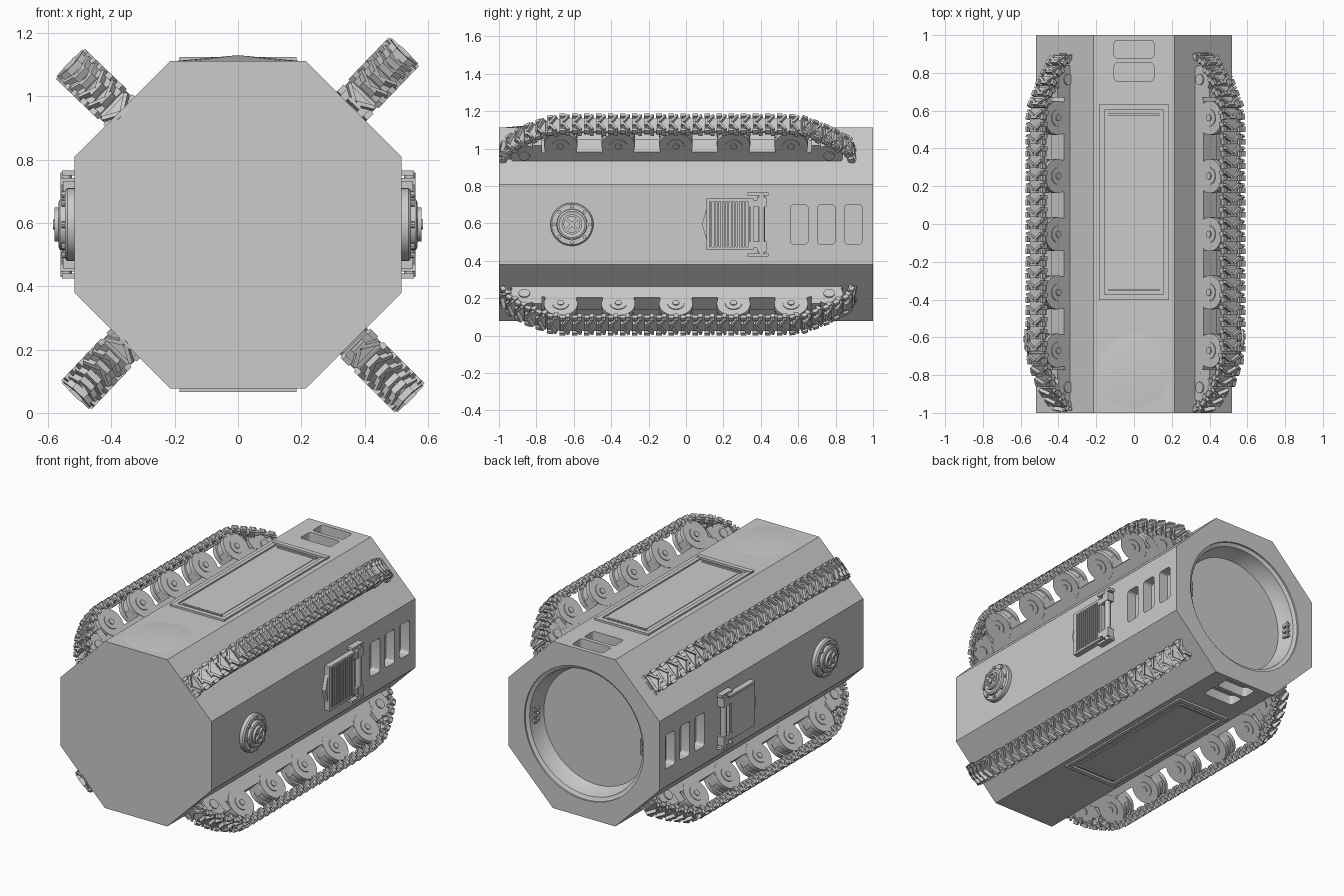
import bpy, bmesh
from math import radians, pi, sin, cos, atan2
from mathutils import Matrix, Vector

if "Cube" in bpy.data.objects:
    bpy.data.objects.remove(bpy.data.objects["Cube"], do_unlink=True)

GREY = (0.6, 0.6, 0.6, 1)
metal = bpy.data.materials.new("plain grey")
metal.use_nodes = True
metal.diffuse_color = GREY
metal.node_tree.nodes["Principled BSDF"].inputs["Base Color"].default_value = GREY

MID = 0.595      # height of the hull axis
APO = 0.5175     # hull axis to each flat
ALONG_X = Matrix.Rotation(pi / 2, 4, 'Y')
ALONG_Y = Matrix.Rotation(-pi / 2, 4, 'X')
UPRIGHT = Matrix()


def box(bm, pos, size, rot=UPRIGHT, base=UPRIGHT):
    m = base @ Matrix.Translation(pos) @ rot @ Matrix.Diagonal((*size, 1))
    bmesh.ops.create_cube(bm, size=1, matrix=m)


def cyl(bm, pos, r, depth, rot=UPRIGHT, seg=24):
    bmesh.ops.create_cone(bm, cap_ends=True, segments=seg, radius1=r, radius2=r,
                          depth=depth, matrix=Matrix.Translation(pos) @ rot)


def lathe(bm, profile, pos=(0, 0, 0), rot=UPRIGHT, seg=48):
    """Spin (radius, height) points round local z."""
    m = Matrix.Translation(pos) @ rot
    verts = [bm.verts.new(m @ Vector((r, 0, h))) for r, h in profile]
    edges = [bm.edges.new(p) for p in zip(verts, verts[1:])]
    bmesh.ops.spin(bm, geom=verts + edges, cent=m.translation,
                   axis=m.to_3x3() @ Vector((0, 0, 1)), angle=2 * pi, steps=seg)
    bmesh.ops.remove_doubles(bm, verts=bm.verts[:], dist=1e-5)


def prism(bm, outline, width):
    """Extrude a (y, z) outline evenly about x = 0."""
    face = bm.faces.new([bm.verts.new((-width / 2, y, z)) for y, z in outline])
    new = bmesh.ops.extrude_face_region(bm, geom=[face])["geom"]
    moved = [v for v in new if isinstance(v, bmesh.types.BMVert)]
    bmesh.ops.translate(bm, verts=moved, vec=(width, 0, 0))


def wrap(bm, points):
    """Convex solid round a few points."""
    bmesh.ops.convex_hull(bm, input=[bm.verts.new(p) for p in points])


def smooth_shade(ob):
    bpy.ops.object.select_all(action='DESELECT')
    ob.select_set(True)
    bpy.context.view_layer.objects.active = ob
    bpy.ops.object.shade_smooth_by_angle(angle=radians(30))


def place(name, bm, angle=0, dist=0, smooth=True):
    """Turn a part about the hull axis so its local z points outward."""
    bmesh.ops.recalc_face_normals(bm, faces=bm.faces[:])
    mesh = bpy.data.meshes.new(name)
    bm.to_mesh(mesh)
    bm.free()
    mesh.materials.append(metal)
    ob = bpy.data.objects.new(name, mesh)
    bpy.context.collection.objects.link(ob)
    a = radians(angle)
    ob.rotation_euler = (0, a, 0)
    ob.location = (sin(a) * dist, 0, MID + cos(a) * dist)
    if smooth:
        smooth_shade(ob)
    return ob


# Hull: octagonal prism
bm = bmesh.new()
cyl(bm, (0, 0, 0), APO / cos(pi / 8), 2,
    ALONG_Y @ Matrix.Rotation(pi / 8, 4, 'Z'), seg=8)
hull = place("hull", bm, smooth=False)

# Cutters: flared rear bay and rounded window recesses
cutters = []
bm = bmesh.new()
lathe(bm, [(0, 0.88), (0.36, 0.88), (0.366, 0.895), (0.385, 0.955), (0.388, 0.98),
           (0.41, 0.99), (0.41, 1.05), (0, 1.05)], rot=ALONG_Y, seg=64)
cutters.append(place("rear_bay_cutter", bm, smooth=False))


def window_cutter(angle, ys, width, length):
    for y in ys:
        b = bmesh.new()
        box(b, (0, y, 0), (width, length, 0.12))
        upright = [e for e in b.edges
                   if abs(e.verts[0].co.z - e.verts[1].co.z) > 0.1]
        bmesh.ops.bevel(b, geom=upright, offset=0.018, segments=4,
                        affect='EDGES', profile=0.5)
        cutters.append(place("window_cutter", b, angle, APO, smooth=False))


for angle in (90, 270):
    window_cutter(angle, (0.605, 0.75, 0.895), 0.21, 0.095)
for angle in (0, 180):
    window_cutter(angle, (0.805, 0.925), 0.21, 0.095)

for c in cutters:
    c.hide_render = True
    mod = hull.modifiers.new("cut", 'BOOLEAN')
    mod.operation, mod.solver, mod.object = 'DIFFERENCE', 'EXACT', c
bpy.context.view_layer.objects.active = hull
for mod in list(hull.modifiers):
    bpy.ops.object.modifier_apply(modifier=mod.name)
for c in cutters:
    bpy.data.objects.remove(c, do_unlink=True)
smooth_shade(hull)

# Gentle swelling near the front of the roof
bm = bmesh.new()
wrap(bm, [(0, -0.78, 0.018)] + [(0.205 * cos(i * pi / 8), -0.78 + 0.21 * sin(i * pi / 8), -0.001)
                                for i in range(16)])
place("front_roof_swelling", bm, 0, APO)

# Clamps inside the rear bay
for side in (-1, 1):
    bm = bmesh.new()
    for z in (-0.035, 0, 0.035):
        box(bm, (side * 0.37, 0.94, z), (0.025, 0.04, 0.018))
    cyl(bm, (side * 0.365, 0.955, 0), 0.007, 0.1, seg=10)
    place("bay_clamp", bm)

# Long framed hatches on roof and belly
for name, angle in (("roof_hatch", 0), ("belly_hatch", 180)):
    bm = bmesh.new()
    for s in (-1, 1):
        box(bm, (s * 0.17, 0.115, 0.003), (0.025, 1.0, 0.012))
        box(bm, (0, 0.115 + s * 0.503, 0.004), (0.37, 0.03, 0.016))
        box(bm, (0, 0.115 + s * 0.465, 0.003), (0.27, 0.012, 0.01))
    box(bm, (0, 0.115, 0), (0.25, 0.9, 0.006))
    place(name, bm, angle, APO, smooth=False)

# Bolted round ports and hinged side hatches
for side, angle in (("left", 90), ("right", 270)):
    bm = bmesh.new()
    port = (0, -0.61, 0)
    lathe(bm, [(0.115, -0.01), (0.115, 0.022), (0.108, 0.03), (0.082, 0.03), (0.08, 0.045),
               (0.07, 0.05), (0.06, 0.046), (0.03, 0.05), (0, 0.052)], pos=port)
    lathe(bm, [(0.042, 0.05), (0.042, 0.062), (0.054, 0.062), (0.054, 0.045)], pos=port)
    for i in range(8):
        a = i * pi / 4
        cyl(bm, (0.096 * cos(a), -0.61 + 0.096 * sin(a), 0.032), 0.01, 0.018, seg=8)
    for turn in (45, 135):
        box(bm, (0, -0.61, 0.055), (0.09, 0.014, 0.014),
            Matrix.Rotation(radians(turn), 4, 'Z'))
    cyl(bm, (0, -0.61, 0.057), 0.016, 0.02, seg=12)
    place(side + "_port", bm, angle, APO)

    bm = bmesh.new()
    box(bm, (0, 0.235, 0.01), (0.26, 0.24, 0.03))
    for s in (-1, 1):
        box(bm, (s * 0.13, 0.235, 0.015), (0.016, 0.25, 0.04))
        box(bm, (0, 0.235 + s * 0.117, 0.015), (0.27, 0.016, 0.04))
        box(bm, (s * 0.163, 0.385, 0.018), (0.016, 0.11, 0.04))
        box(bm, (s * 0.12, 0.405, 0.02), (0.055, 0.05, 0.046))
        box(bm, (s * 0.11, 0.365, 0.028), (0.035, 0.05, 0.024))
    cyl(bm, (0, 0.405, 0.025), 0.018, 0.33, ALONG_X, seg=12)
    # Pointed latch on the free edge
    wrap(bm, [(x, y, z) for x, y in ((-0.1, 0.115), (0.1, 0.115), (0, 0.085))
              for z in (-0.005, 0.025)])
    if side == "left":
        for i in range(12):
            box(bm, (0, 0.135 + i * 0.0182, 0.031), (0.25, 0.009, 0.014))
    else:
        box(bm, (0, 0.235, 0.027), (0.25, 0.225, 0.02))
    place(side + "_hatch", bm, angle, APO)

# Track course as (along, outward) points
COURSE = [Vector(p) for p in ((-0.975, 0.52), (-0.95, 0.585), (-0.86, 0.665), (-0.73, 0.732),
                              (-0.66, 0.745), (0.55, 0.745), (0.63, 0.73), (0.76, 0.66),
                              (0.86, 0.585), (0.885, 0.51))]


def walk(points, pitch):
    """Yield position and direction at even steps along the course."""
    left = pitch / 2
    for a, b in zip(points, points[1:]):
        length = (b - a).length
        while left < length:
            yield a.lerp(b, left / length), (b - a).normalized()
            left += pitch
        left -= length


def add_link(bm, base):
    box(bm, (0, 0, 0), (0.12, 0.054, 0.018), base=base)
    box(bm, (0, 0.03, -0.002), (0.1, 0.022, 0.012), base=base)
    box(bm, (0, 0, -0.015), (0.022, 0.028, 0.024), base=base)
    for s in (-1, 1):
        slant = Matrix.Rotation(s * radians(32), 4, 'Z')
        box(bm, (s * 0.03, 0.004, 0.017), (0.06, 0.013, 0.024), slant, base)
        box(bm, (s * 0.057, -0.012, 0.012), (0.018, 0.03, 0.024), base=base)
        box(bm, (s * 0.05, 0.016, -0.012), (0.014, 0.02, 0.02), base=base)
    box(bm, (0, -0.018, 0.017), (0.05, 0.012, 0.028), base=base)


# Four running gears on the slanted flats
for name, angle, shift in (("upper_left", 43.8, -0.012), ("lower_left", 135.3, 0.002),
                           ("lower_right", 223.5, -0.027), ("upper_right", 313.8, -0.035)):
    bm = bmesh.new()
    for p, d in walk(COURSE, 0.0645):
        tilt = Matrix.Rotation(atan2(d.y, d.x), 4, 'X')
        add_link(bm, Matrix.Translation((0, p.x, p.y)) @ tilt)
    place(name + "_track", bm, angle, shift, smooth=False)

    bm = bmesh.new()
    prism(bm, [(-0.95, 0.48), (-0.93, 0.53), (-0.75, 0.595), (0.65, 0.595),
               (0.83, 0.53), (0.85, 0.48)], 0.098)
    place(name + "_suspension_skirt", bm, angle, shift, smooth=False)

    # Road wheels on mounting blocks, with an idler at each end
    bm = bmesh.new()
    for i in range(5):
        y = -0.67 + i * 0.308
        box(bm, (0, y, 0.61), (0.094, 0.17, 0.09))
        for s in (-1, 1):
            cyl(bm, (s * 0.037, y, 0.645), 0.09, 0.028, ALONG_X, seg=32)
            cyl(bm, (s * 0.05, y, 0.645), 0.045, 0.012, ALONG_X, seg=20)
            cyl(bm, (s * 0.055, y, 0.645), 0.018, 0.014, ALONG_X, seg=12)
        cyl(bm, (0, y, 0.645), 0.078, 0.06, ALONG_X, seg=24)
    for y, inward in ((-0.865, 0.07), (0.765, -0.07)):
        cyl(bm, (0, y, 0.57), 0.075, 0.102, ALONG_X, seg=24)
        cyl(bm, (0, y, 0.57), 0.03, 0.115, ALONG_X, seg=16)
        box(bm, (0, y + inward, 0.61), (0.104, 0.05, 0.07))
    place(name + "_wheels", bm, angle, shift)
